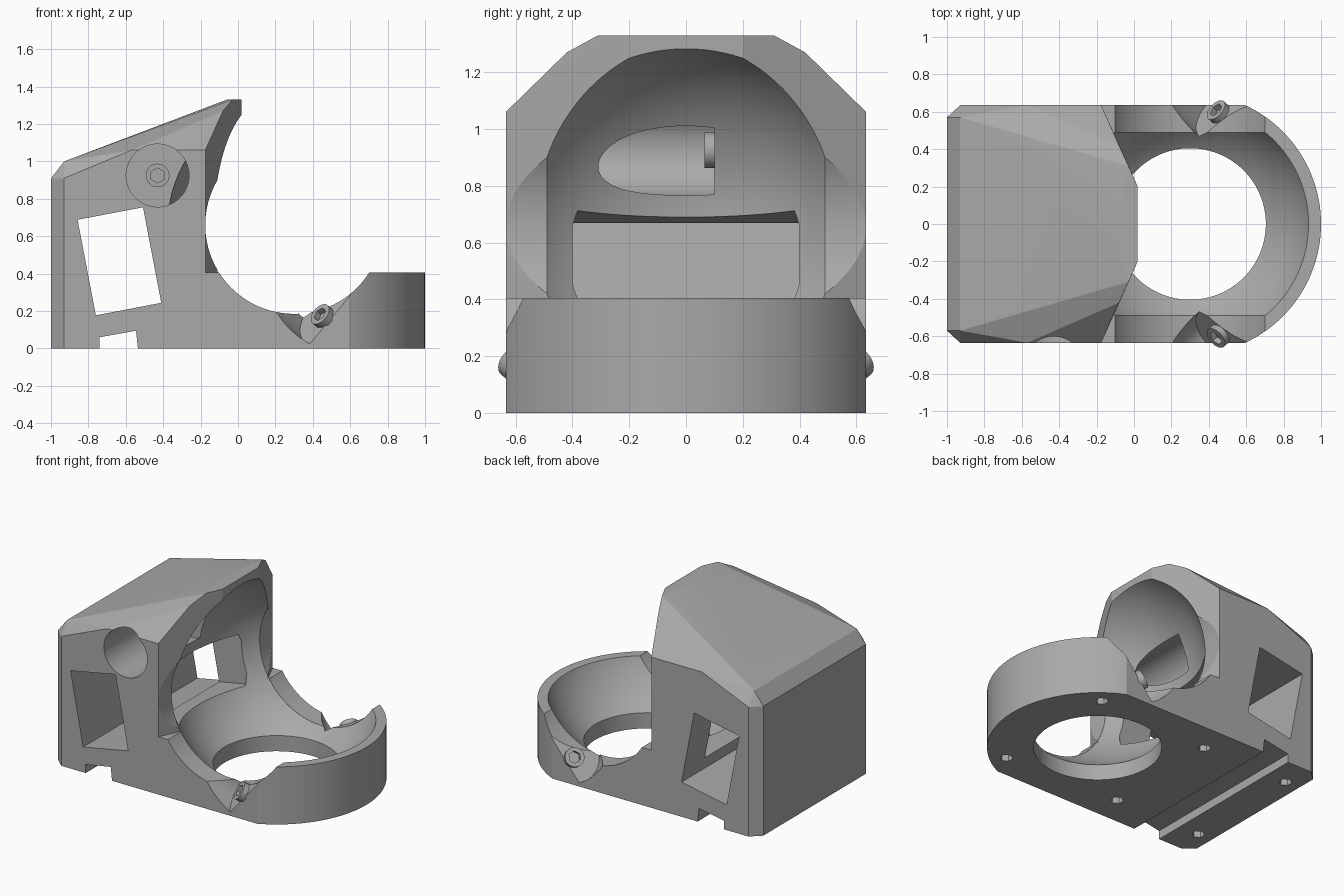
import bpy, bmesh, math
from mathutils import Matrix, Vector

if "Cube" in bpy.data.objects:
    bpy.data.objects.remove(bpy.data.objects["Cube"])

# One plain grey for everything
grey = bpy.data.materials.new("matte grey")
grey.use_nodes = True
GREY = (0.4, 0.4, 0.4, 1)
grey.diffuse_color = GREY
grey.node_tree.nodes["Principled BSDF"].inputs["Base Color"].default_value = GREY


def make(name, bm):
    bmesh.ops.recalc_face_normals(bm, faces=bm.faces)
    mesh = bpy.data.meshes.new(name)
    bm.to_mesh(mesh)
    bm.free()
    mesh.materials.append(grey)
    ob = bpy.data.objects.new(name, mesh)
    bpy.context.collection.objects.link(ob)
    return ob


def box(name, size, matrix):
    bm = bmesh.new()
    bmesh.ops.create_cube(bm, size=1, matrix=matrix @ Matrix.Diagonal((*size, 1)))
    return make(name, bm)


def rod(name, start, axis, length, radius, sides=64):
    """Cylinder from start, along axis."""
    axis = Vector(axis).normalized()
    turn = axis.to_track_quat('Z', 'Y').to_matrix().to_4x4()
    bm = bmesh.new()
    bmesh.ops.create_cone(bm, cap_ends=True, segments=sides, radius1=radius, radius2=radius,
                          depth=length,
                          matrix=Matrix.Translation(Vector(start) + axis * length / 2) @ turn)
    return make(name, bm)


def prism(name, points, offset):
    """Flat outline pushed along offset."""
    bm = bmesh.new()
    face = bm.faces.new([bm.verts.new(p) for p in points])
    out = bmesh.ops.extrude_face_region(bm, geom=[face])
    bmesh.ops.translate(bm, vec=offset,
                        verts=[v for v in out["geom"] if isinstance(v, bmesh.types.BMVert)])
    return make(name, bm)


def combine(target, tool, operation='DIFFERENCE'):
    mod = target.modifiers.new(tool.name, 'BOOLEAN')
    mod.operation = operation
    mod.solver = 'EXACT'
    mod.object = tool
    bpy.context.view_layer.objects.active = target
    bpy.ops.object.modifier_apply(modifier=mod.name)
    bpy.data.objects.remove(tool)


def smooth(ob):
    bpy.ops.object.select_all(action='DESELECT')
    ob.select_set(True)
    bpy.context.view_layer.objects.active = ob
    bpy.ops.object.shade_smooth_by_angle(angle=math.radians(15))


HALF = 0.635
CENTRE = Vector((0.3, 0, 0.66))

# Hood: chamfered convex block
side = [(-1, .57, 0), (-1, .57, .91), (-.93, HALF, 0), (-.93, HALF, .91), (-.93, .57, 1),
        (-.57, HALF, 1.06), (-.175, HALF, 1.06), (-.08, .42, 1.27), (-.03, .31, 1.33),
        (-.06, .2, 1.33), (.02, .2, 1.33), (.02, .2, 0), (-.175, HALF, 0)]
bm = bmesh.new()
for x, y, z in side:
    bm.verts.new((x, y, z))
    bm.verts.new((x, -y, z))
hull = bmesh.ops.convex_hull(bm, input=bm.verts)
bmesh.ops.dissolve_limit(bm, angle_limit=0.01, verts=bm.verts, edges=bm.edges)
body = make("housing", bm)

# Base with a rounded end
sweep = math.asin(HALF / 0.7)
outline = [(-.5, -HALF, 0)]
for i in range(49):
    a = -sweep + 2 * sweep * i / 48
    outline.append((0.3 + 0.7 * math.cos(a), 0.7 * math.sin(a), 0))
outline.append((-.5, HALF, 0))
combine(body, prism("base", outline, (0, 0, .405)), 'UNION')

# Round side cut and floor opening
combine(body, rod("side_cut", (.3, -1, .66), (0, 1, 0), 2, .475, 96))
combine(body, rod("floor_hole", (.3, 0, -.1), (0, 0, 1), .6, .405, 96))

# Ball cavity flattened on both sides
bm = bmesh.new()
bmesh.ops.create_uvsphere(bm, u_segments=96, v_segments=64, radius=.683,
                          matrix=Matrix.Translation(CENTRE))
cavity = make("cavity", bm)
combine(cavity, box("cavity_limit", (2, .98, 2), Matrix.Translation(CENTRE)), 'INTERSECT')
combine(body, cavity)

# Tilted window right through, with a pocket opening into the cavity
tilt = Matrix.Translation((-.634, 0, .466)) @ Matrix.Rotation(math.radians(-10.8), 4, 'Y')
combine(body, box("window", (.356, 2, .52), tilt))
combine(body, box("pocket", (.42, .8, .345), tilt @ Matrix.Translation((.2, 0, 0))))

# Side bore and cable groove
combine(body, rod("side_bore", (-.43, .1, .925), (0, -1, 0), 1, .168))
groove = [(-.74, -1, -.1), (-.74, -1, .06), (-.545, -1, .095), (-.525, -1, -.1)]
combine(body, prism("groove", groove, (0, 2, 0)))

# Hexagonal holes in the underside
for x, y in ((.66, .47), (-.22, .43), (-.89, .43)):
    for s in (-1, 1):
        combine(body, rod("bolt_hole", (x, s * y, -.1), (0, 0, 1), .17, .042, 6))


def screw(name, start, axis):
    head = rod(name, Vector(start) - Vector(axis).normalized() * .01, axis, .045, .063, 40)
    combine(head, rod("socket", start, axis, .2, .04, 6))
    smooth(head)


# Slanted screw seats on both sides of the ring
for s, label in ((-1, "front"), (1, "back")):
    n = Vector((-.6, s * .55, .5)).normalized()
    u = Vector((.64, 0, .77)).normalized()
    v = n.cross(u)
    seat = Vector((.46, s * .59, .165))
    combine(body, rod("seat_round", seat, n, .45, .165))
    frame = Matrix((u, v, n)).transposed().to_4x4()
    frame.translation = seat + u * .2 + n * .225
    combine(body, box("seat_slot", (.4, .33, .45), frame))
    screw(label + "_ring_screw", seat, n)

screw("hood_screw", (-.43, .1, .925), (0, -1, 0))
smooth(body)
